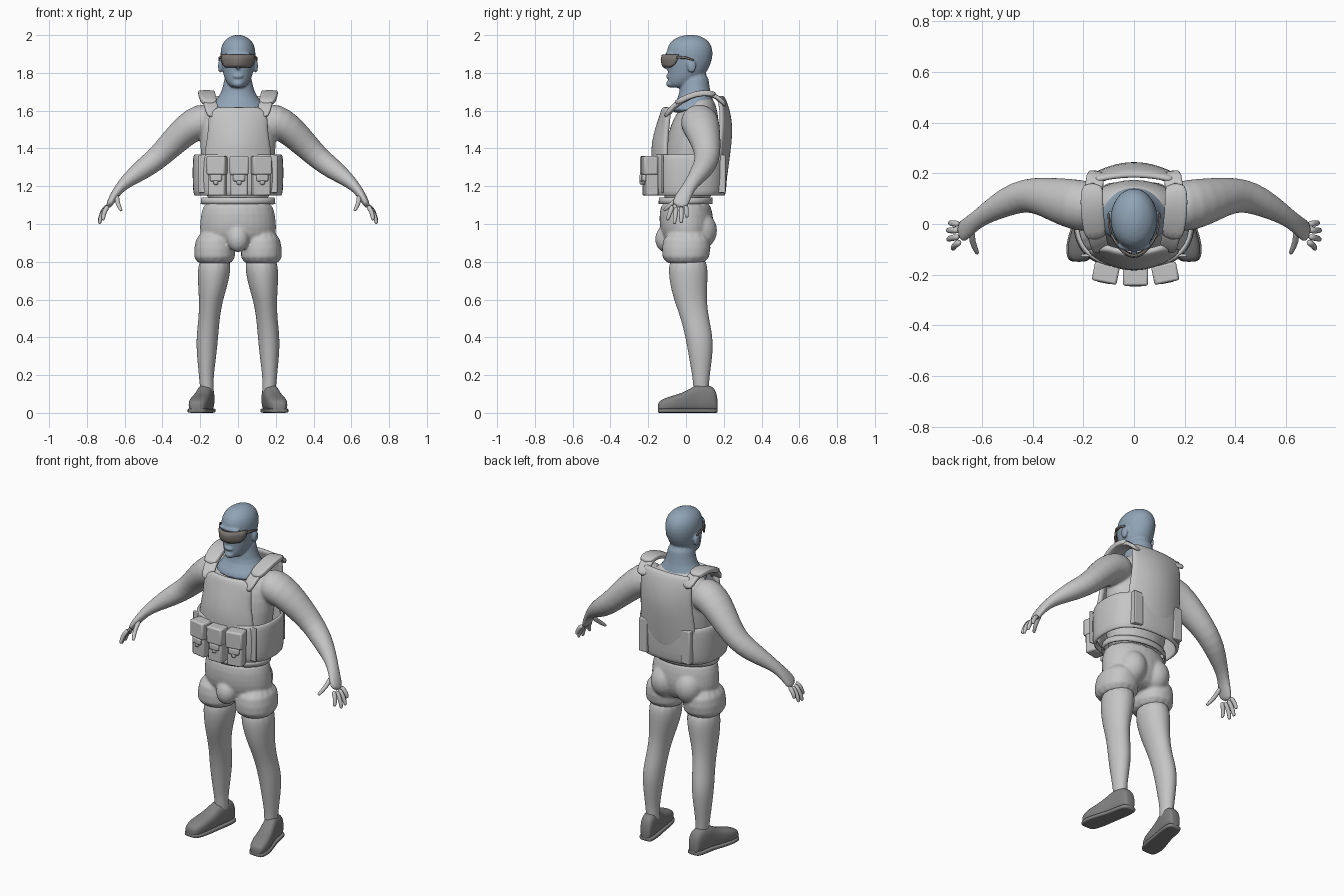
import bpy, bmesh, math
from mathutils import Vector, Matrix

cube = bpy.data.objects.get("Cube")
if cube:
    bpy.data.objects.remove(cube)


def material(name, r, g, b):
    m = bpy.data.materials.new(name)
    m.use_nodes = True
    m.diffuse_color = (r, g, b, 1)
    m.node_tree.nodes["Principled BSDF"].inputs["Base Color"].default_value = (r, g, b, 1)
    return m


GREY = material("light grey", 0.56, 0.56, 0.56)
BLUE = material("slate blue", 0.28, 0.37, 0.47)
DARK = material("shoe grey", 0.22, 0.22, 0.22)
LENS = material("lens brown", 0.2, 0.18, 0.165)
X, Y, Z = Vector((1, 0, 0)), Vector((0, 1, 0)), Vector((0, 0, 1))
SIDES = (1, -1)


def loft(bm, rings, axis=None, ref=Y, power=2, n=16, cap=True, s=1):
    """Skin rings (x, y, z, half width, half depth); s mirrors the path."""
    pts = [Vector((s * r[0], r[1], r[2])) for r in rings]
    loops = []
    for i, p in enumerate(pts):
        t = axis or (pts[min(i + 1, len(pts) - 1)] - pts[max(i - 1, 0)]).normalized()
        v = (ref - t * ref.dot(t)).normalized()
        u = v.cross(t)
        loop = []
        for k in range(n):
            a = math.tau * (k + 0.5) / n
            c, d = [math.copysign(abs(f(a)) ** (2 / power), f(a)) for f in (math.cos, math.sin)]
            loop.append(bm.verts.new(p + u * c * rings[i][3] + v * d * rings[i][4]))
        loops.append(loop)
    for lo, hi in zip(loops, loops[1:]):
        for k in range(n):
            j = (k + 1) % n
            bm.faces.new((lo[k], lo[j], hi[j], hi[k]))
    if cap:
        bm.faces.new(loops[0][::-1])
        bm.faces.new(loops[-1])


def column(bm, rows, x=0, **kw):
    """Upright loft from rows (z, y, half width, half depth)."""
    loft(bm, [(x, r[1], r[0], r[2], r[3]) for r in rows], axis=Z, **kw)


def ball(bm, centre, size):
    m = Matrix.Translation(centre) @ Matrix.Diagonal((*size, 1))
    bmesh.ops.create_uvsphere(bm, u_segments=16, v_segments=10, radius=1, matrix=m)


def box(bm, centre, size, turn=0, about=(0, 0, 0)):
    m = (Matrix.Translation(about) @ Matrix.Rotation(turn, 4, "Z")
         @ Matrix.Translation(centre) @ Matrix.Diagonal((*size, 1)))
    bmesh.ops.create_cube(bm, size=1, matrix=m)


def sheet(bm, rows, n=12):
    """Curved panel from rows (z, half width, y at middle, y at edge)."""
    grid = []
    for z, hw, ymid, yedge in rows:
        ts = [2 * k / n - 1 for k in range(n + 1)]
        grid.append([bm.verts.new((t * hw, ymid + (yedge - ymid) * t * t, z)) for t in ts])
    for a, b in zip(grid, grid[1:]):
        for k in range(n):
            bm.faces.new((a[k], a[k + 1], b[k + 1], b[k]))


def finish(bm, name, mat, subsurf=0, voxel=0, smooth=0, thick=0, bevel=0):
    me = bpy.data.meshes.new(name)
    bm.to_mesh(me)
    bm.free()
    me.materials.append(mat)
    me.shade_smooth()
    ob = bpy.data.objects.new(name, me)
    bpy.context.collection.objects.link(ob)
    if thick:
        mod = ob.modifiers.new("thickness", "SOLIDIFY")
        mod.thickness, mod.offset = thick, 0
    if bevel:
        me.set_sharp_from_angle(angle=math.radians(40))
        mod = ob.modifiers.new("bevel", "BEVEL")
        mod.width, mod.segments = bevel, 2
    if subsurf:
        mod = ob.modifiers.new("subdivision", "SUBSURF")
        mod.levels = mod.render_levels = subsurf
    if voxel:
        mod = ob.modifiers.new("merge", "REMESH")
        mod.mode, mod.voxel_size, mod.use_smooth_shade = "VOXEL", voxel, True
    if smooth:
        mod = ob.modifiers.new("soften", "SMOOTH")
        mod.iterations, mod.factor = smooth, 0.5
    return ob


# Head and neck, merged into one smooth form
bm = bmesh.new()
column(bm, [(1.72, -.04, .03, .04), (1.735, -.03, .052, .067), (1.77, -.005, .074, .093),
            (1.82, .012, .086, .11), (1.87, .018, .094, .124), (1.92, .02, .096, .126),
            (1.96, .02, .083, .11), (1.985, .022, .058, .08), (2.002, .025, .02, .03)])
column(bm, [(1.58, .03, .17, .13), (1.63, .04, .145, .115), (1.67, .05, .105, .09),
            (1.72, .045, .08, .08), (1.82, .045, .07, .075)])
ball(bm, (0, -.1, 1.845), (.015, .026, .028))
ball(bm, (0, -.093, 1.782), (.028, .013, .012))
ball(bm, (0, -.078, 1.743), (.032, .028, .022))
ball(bm, (0, -.085, 1.9), (.07, .025, .014))
for s in SIDES:
    ball(bm, (s * .094, .03, 1.835), (.012, .024, .036))
finish(bm, "head", BLUE, subsurf=1, voxel=.006, smooth=3)

# Wraparound glasses
bm = bmesh.new()
sheet(bm, [(1.83, .064, -.118, -.08), (1.845, .08, -.126, -.06),
           (1.87, .09, -.13, -.045), (1.897, .09, -.124, -.04)])
finish(bm, "glasses_lens", LENS, thick=.008)
bm = bmesh.new()
for s in SIDES:
    loft(bm, [(.088, -.05, 1.883, .004, .008), (.099, 0, 1.88, .004, .006),
              (.1, .04, 1.868, .004, .005)], ref=Z, power=4, n=8, s=s)
finish(bm, "glasses_arms", LENS)

# Torso, arms and palms
bm = bmesh.new()
column(bm, [(1.08, 0, .165, .12), (1.2, .015, .18, .14), (1.35, .025, .2, .145),
            (1.48, .04, .21, .14), (1.57, .055, .2, .12), (1.63, .07, .15, .09),
            (1.68, .07, .09, .07)])
ARM = [(.12, .065, 1.55, .09, .09), (.2, .07, 1.545, .098, .105), (.27, .085, 1.505, .085, .098),
       (.36, .11, 1.415, .072, .077), (.43, .115, 1.345, .062, .067), (.5, .09, 1.293, .058, .06),
       (.58, .045, 1.235, .04, .042), (.63, .01, 1.188, .027, .036),
       (.665, -.02, 1.135, .022, .046), (.69, -.04, 1.085, .016, .045)]
for s in SIDES:
    loft(bm, ARM, s=s)
finish(bm, "torso_and_arms", GREY, subsurf=1, voxel=.008, smooth=4)

# Fingers and thumbs
bm = bmesh.new()
FINGERS = [((.688, 0, 1.1), (.728, .005, 1.035)), ((.69, -.025, 1.095), (.737, -.025, 1.005)),
           ((.69, -.05, 1.095), (.735, -.062, 1.0)), ((.685, -.07, 1.1), (.715, -.1, 1.02)),
           ((.64, -.02, 1.155), (.618, -.118, 1.07))]
for s in SIDES:
    for a, b in FINGERS:
        a, b = Vector(a), Vector(b)
        bend = a.lerp(b, .5) + X * .012
        tip = a.lerp(b, .95)
        loft(bm, [(*a, .016, .016), (*bend, .013, .013), (*tip, .011, .011), (*b, .005, .005)],
             n=8, s=s)
finish(bm, "fingers", GREY, subsurf=1)

# Legs
bm = bmesh.new()
LEG = [(.06, .16, .08, .035, .04), (.17, .168, .08, .037, .042), (.25, .167, .078, .046, .056),
       (.38, .165, .075, .06, .074), (.5, .153, .047, .056, .075), (.6, .143, .022, .064, .088),
       (.7, .13, .012, .085, .104), (.85, .12, .01, .095, .11)]
for s in SIDES:
    loft(bm, [(x, y, z, a, b) for z, x, y, a, b in LEG], axis=Z, s=s)
finish(bm, "legs", GREY, subsurf=2)

# Shoes, skinned from toe to heel
bm = bmesh.new()
SHOE = [(-.15, .218, .025, .045), (-.135, .216, .045, .065), (-.08, .208, .056, .085),
        (-.02, .195, .05, .1), (.04, .18, .045, .135), (.065, .174, .044, .15),
        (.125, .165, .043, .142), (.155, .162, .036, .125), (.168, .16, .025, .07)]
for s in SIDES:
    loft(bm, [(x, y, .005 + h / 2, w, h / 2) for y, x, w, h in SHOE], axis=Y, ref=Z, power=2.8, s=s)
for v in bm.verts:
    v.co.z = max(v.co.z, 0)
finish(bm, "shoes", DARK, subsurf=2)
bm = bmesh.new()
for s in SIDES:
    loft(bm, [(x, y, .012, w + .006, .012) for y, x, w, h in SHOE], axis=Y, ref=Z, power=5, s=s)
finish(bm, "soles", DARK, subsurf=1)

# Shorts, merged from hips, seat and two leg tubes
bm = bmesh.new()
column(bm, [(.86, .01, .15, .09), (.92, .005, .2, .13), (.98, .005, .21, .148),
            (1.05, 0, .2, .145), (1.14, -.002, .187, .133)])
for s in SIDES:
    column(bm, [(.775, -.005, .118, .127), (.87, .002, .112, .134), (.97, .005, .095, .125)],
           x=s * .124, power=2.2)
    ball(bm, (s * .08, .075, .965), (.085, .093, .1))
ball(bm, (0, -.11, .92), (.06, .055, .07))
finish(bm, "shorts", GREY, subsurf=1, voxel=.008, smooth=5)
bm = bmesh.new()
column(bm, [(1.105, -.002, .194, .139), (1.14, -.002, .19, .137)], n=32, cap=False)
finish(bm, "waistband", GREY, thick=.01)

# Vest: front panel, back panel and wrapping waist band
bm = bmesh.new()
sheet(bm, [(1.16, .18, -.165, -.1), (1.36, .18, -.17, -.1), (1.43, .166, -.168, -.1),
           (1.5, .156, -.15, -.095), (1.56, .158, -.13, -.09), (1.585, .145, -.122, -.088),
           (1.62, .105, -.11, -.09)])
finish(bm, "vest_front", GREY, subsurf=1, thick=.03)
bm = bmesh.new()
sheet(bm, [(1.16, .18, .195, .15), (1.38, .18, .222, .165), (1.48, .17, .235, .18),
           (1.57, .168, .228, .185), (1.64, .168, .207, .18), (1.68, .15, .188, .17)])
finish(bm, "vest_back", GREY, subsurf=1, thick=.026)
bm = bmesh.new()
column(bm, [(1.15, .018, .222, .178), (1.165, .018, .23, .186), (1.26, .02, .233, .19),
            (1.35, .022, .231, .19), (1.37, .022, .224, .185)], power=2.6, n=32, cap=False)
finish(bm, "vest_waist_band", GREY, subsurf=1, thick=.018)
bm = bmesh.new()
for s in SIDES:
    box(bm, (s * .185, -.125, 1.265), (.05, .012, .2), turn=0)
    box(bm, (s * .14, .19, 1.265), (.06, .04, .2))
finish(bm, "band_flaps", GREY, bevel=.005)

# Shoulder straps with a wider pad
bm = bmesh.new()
STRAP = [(.13, -.112, 1.56), (.143, -.065, 1.63), (.158, .015, 1.672),
         (.163, .09, 1.695), (.157, .165, 1.68), (.148, .212, 1.62)]
for s in SIDES:
    loft(bm, [(*p, .036, .012) for p in STRAP], ref=Z, power=5, s=s)
    loft(bm, [(x + .005, y, z + .004, .045, .016) for x, y, z in STRAP[1:5]], ref=Z, power=5, s=s)
finish(bm, "shoulder_straps", GREY, subsurf=1)

# Three front pouches with flap and tab
bm = bmesh.new()
for x, turn in ((-.11, -.2), (.006, 0), (.122, .2)):
    at = (x, -.2 + abs(turn) * .06, 0)
    box(bm, (0, .002, 1.24), (.092, .066, .18), turn, at)
    box(bm, (0, -.006, 1.31), (.1, .076, .1), turn, at)
    box(bm, (0, -.036, 1.245), (.064, .02, .04), turn, at)
    box(bm, (0, -.037, 1.222), (.026, .018, .03), turn, at)
finish(bm, "pouches", GREY, bevel=.009)
